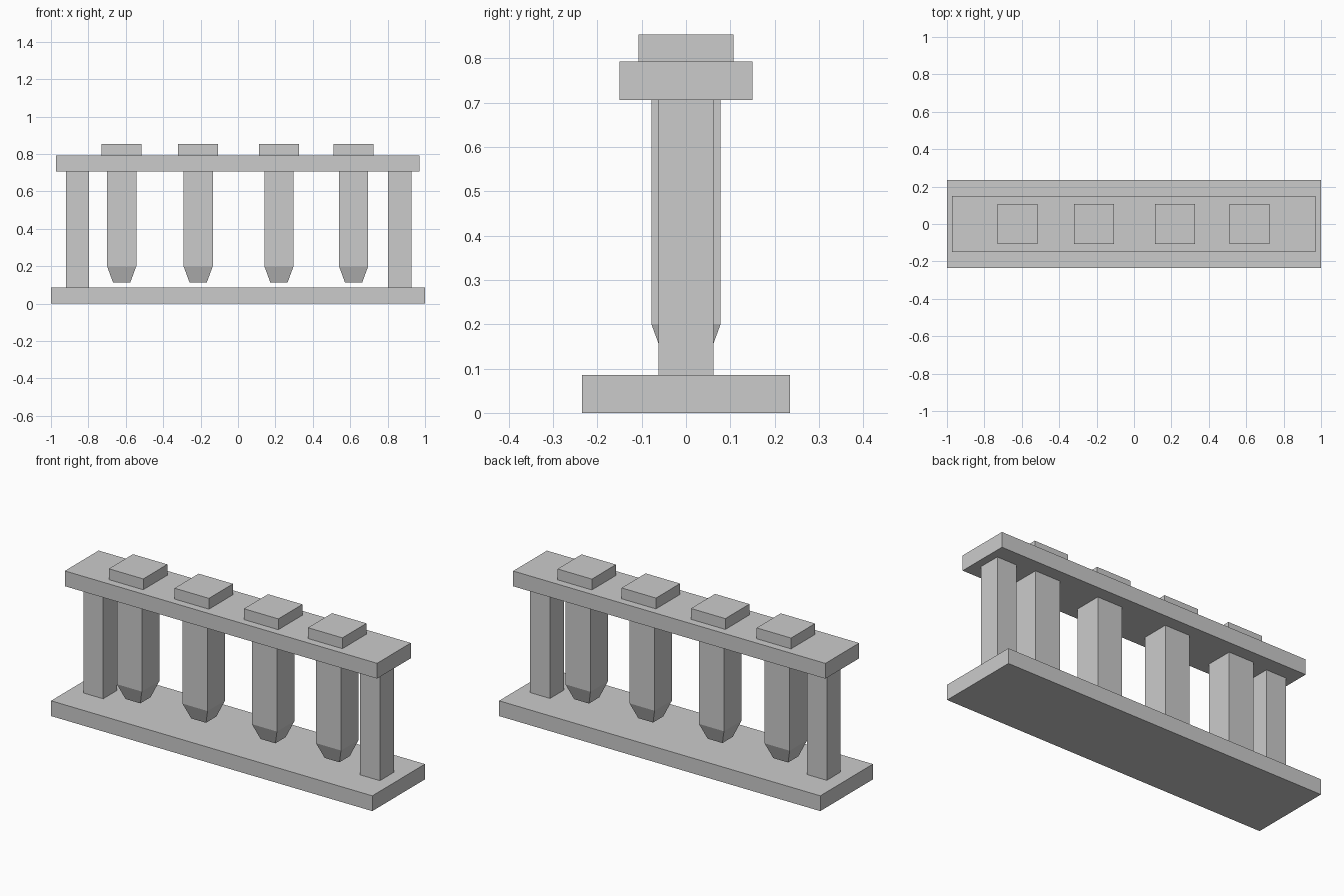
import bpy, bmesh

if "Cube" in bpy.data.objects:
    bpy.data.objects.remove(bpy.data.objects["Cube"])


def stack(name, x, sections):
    """Closed solid of square/rectangular sections: (half_x, half_y, z), bottom to top."""
    bm = bmesh.new()
    rings = [[bm.verts.new((sx * hx, sy * hy, z))
              for sx, sy in ((-1, -1), (1, -1), (1, 1), (-1, 1))]
             for hx, hy, z in sections]
    for low, high in zip(rings, rings[1:]):
        for i in range(4):
            j = (i + 1) % 4
            bm.faces.new((low[i], low[j], high[j], high[i]))
    bm.faces.new(rings[0][::-1])
    bm.faces.new(rings[-1])
    mesh = bpy.data.meshes.new(name)
    bm.to_mesh(mesh)
    bm.free()
    obj = bpy.data.objects.new(name, mesh)
    obj.location.x = x
    bpy.context.collection.objects.link(obj)
    return obj


BASE_TOP, RAIL_BOTTOM, RAIL_TOP, CAP_TOP = 0.086, 0.706, 0.792, 0.853

# Base plate and upper rail
stack("base", 0, [(1.0, 0.234, 0), (1.0, 0.234, BASE_TOP)])
stack("rail", -0.001, [(0.972, 0.15, RAIL_BOTTOM), (0.972, 0.15, RAIL_TOP)])

# End posts
for side, x in (("left", -0.858), ("right", 0.865)):
    stack(f"{side}_post", x, [(0.062, 0.062, BASE_TOP), (0.062, 0.062, RAIL_BOTTOM)])

# Hanging tubes with tapered tips, and their caps on top of the rail
for i, x in enumerate((-0.622, -0.213, 0.219, 0.618), 1):
    stack(f"tube_{i}", x, [(0.046, 0.046, 0.113), (0.078, 0.078, 0.2),
                           (0.078, 0.078, RAIL_BOTTOM)])
    stack(f"cap_{i}", x, [(0.107, 0.107, RAIL_TOP), (0.107, 0.107, CAP_TOP)])
